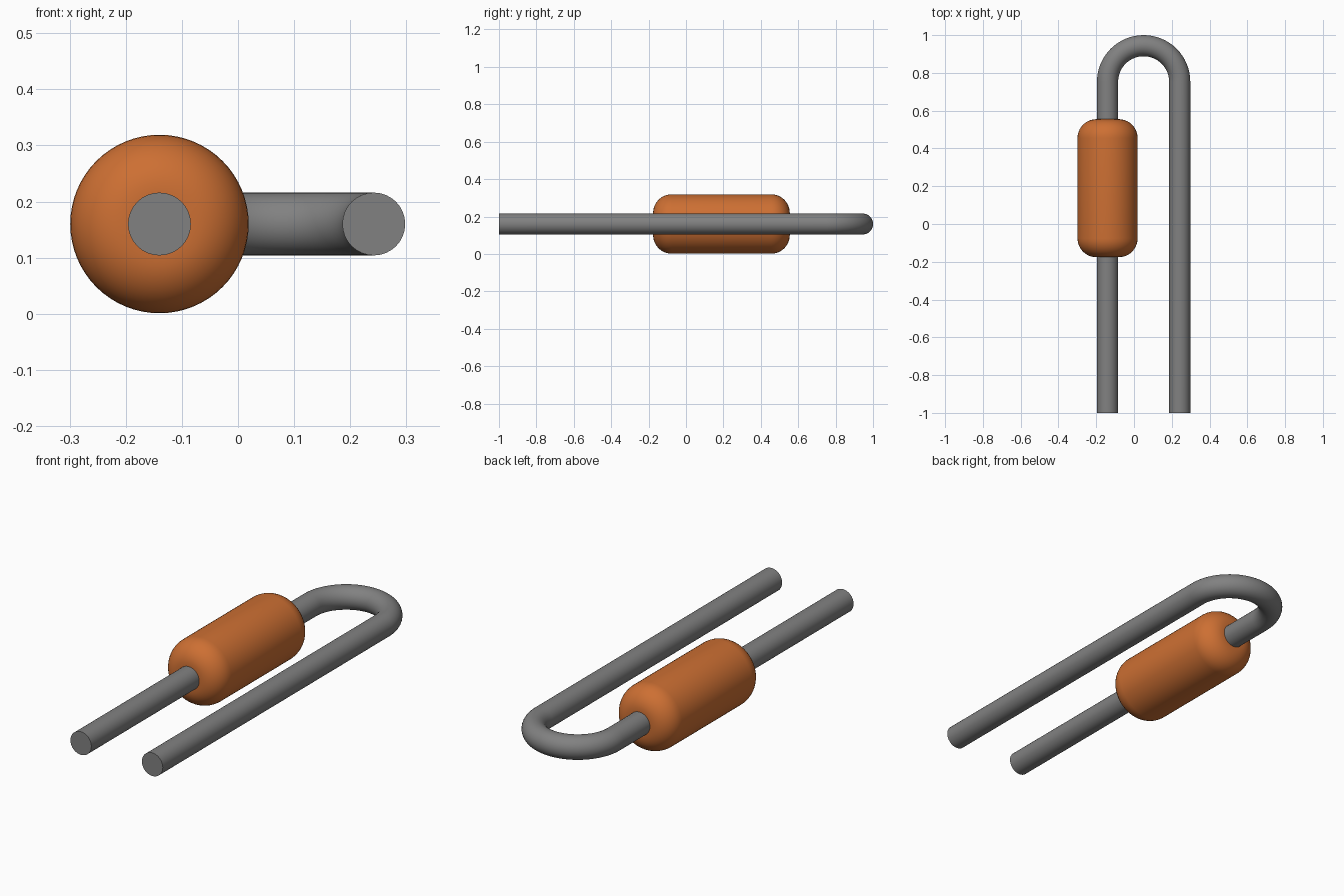
import bpy, bmesh, math
from mathutils import Matrix, Vector

cube = bpy.data.objects.get("Cube")
if cube:
    bpy.data.objects.remove(cube, do_unlink=True)

AXIS_X, LEG_X, Z = -0.14, 0.242, 0.16      # body axis, free leg, centre height
WIRE_R, BODY_R, FILLET = 0.056, 0.159, 0.1
BODY_Y0, BODY_Y1 = -0.176, 0.555


def material(name, rgb):
    m = bpy.data.materials.new(name)
    m.use_nodes = True
    m.diffuse_color = (*rgb, 1)
    m.node_tree.nodes["Principled BSDF"].inputs["Base Color"].default_value = (*rgb, 1)
    return m


def finish(obj, mat):
    obj.data.materials.clear()
    obj.data.materials.append(mat)
    bpy.ops.object.select_all(action='DESELECT')
    obj.select_set(True)
    bpy.context.view_layer.objects.active = obj
    bpy.ops.object.shade_smooth_by_angle(angle=math.radians(40))


grey = material("wire grey", (0.22, 0.22, 0.22))
orange = material("body orange", (0.61, 0.16, 0.033))

# Lead wire: straight leg, half-circle bend, straight leg
bend_r = (LEG_X - AXIS_X) / 2
bend_x = (LEG_X + AXIS_X) / 2
bend_y = 1 - WIRE_R - bend_r
path = [(AXIS_X, -1, Z)]
for i in range(33):
    a = math.pi * (1 - i / 32)
    path.append((bend_x + bend_r * math.cos(a), bend_y + bend_r * math.sin(a), Z))
path.append((LEG_X, -1, Z))

curve = bpy.data.curves.new("lead_wire", 'CURVE')
curve.dimensions = '3D'
curve.bevel_depth = WIRE_R
curve.bevel_resolution = 14
curve.use_fill_caps = True
spline = curve.splines.new('POLY')
spline.points.add(len(path) - 1)
for point, co in zip(spline.points, path):
    point.co = (*co, 1)
wire = bpy.data.objects.new("lead_wire", curve)
bpy.context.collection.objects.link(wire)
bpy.ops.object.select_all(action='DESELECT')
wire.select_set(True)
bpy.context.view_layer.objects.active = wire
bpy.ops.object.convert(target='MESH')
wire = bpy.context.object
finish(wire, grey)

# Body: rounded cylinder turned around the wire
profile = [(0, BODY_Y0)]
for centre_y, start in ((BODY_Y0 + FILLET, -90), (BODY_Y1 - FILLET, 0)):
    for i in range(11):
        a = math.radians(start + 9 * i)
        profile.append((BODY_R - FILLET + FILLET * math.cos(a), centre_y + FILLET * math.sin(a)))
profile.append((0, BODY_Y1))

bm = bmesh.new()
verts = [bm.verts.new((AXIS_X + r, y, Z)) for r, y in profile]
edges = [bm.edges.new(pair) for pair in zip(verts, verts[1:])]
bmesh.ops.spin(bm, geom=verts + edges, cent=(AXIS_X, 0, Z), axis=(0, 1, 0),
               angle=2 * math.pi, steps=64)
bmesh.ops.remove_doubles(bm, verts=bm.verts, dist=1e-5)
bmesh.ops.recalc_face_normals(bm, faces=bm.faces)
mesh = bpy.data.meshes.new("body")
bm.to_mesh(mesh)
bm.free()
body = bpy.data.objects.new("body", mesh)
bpy.context.collection.objects.link(body)
finish(body, orange)
